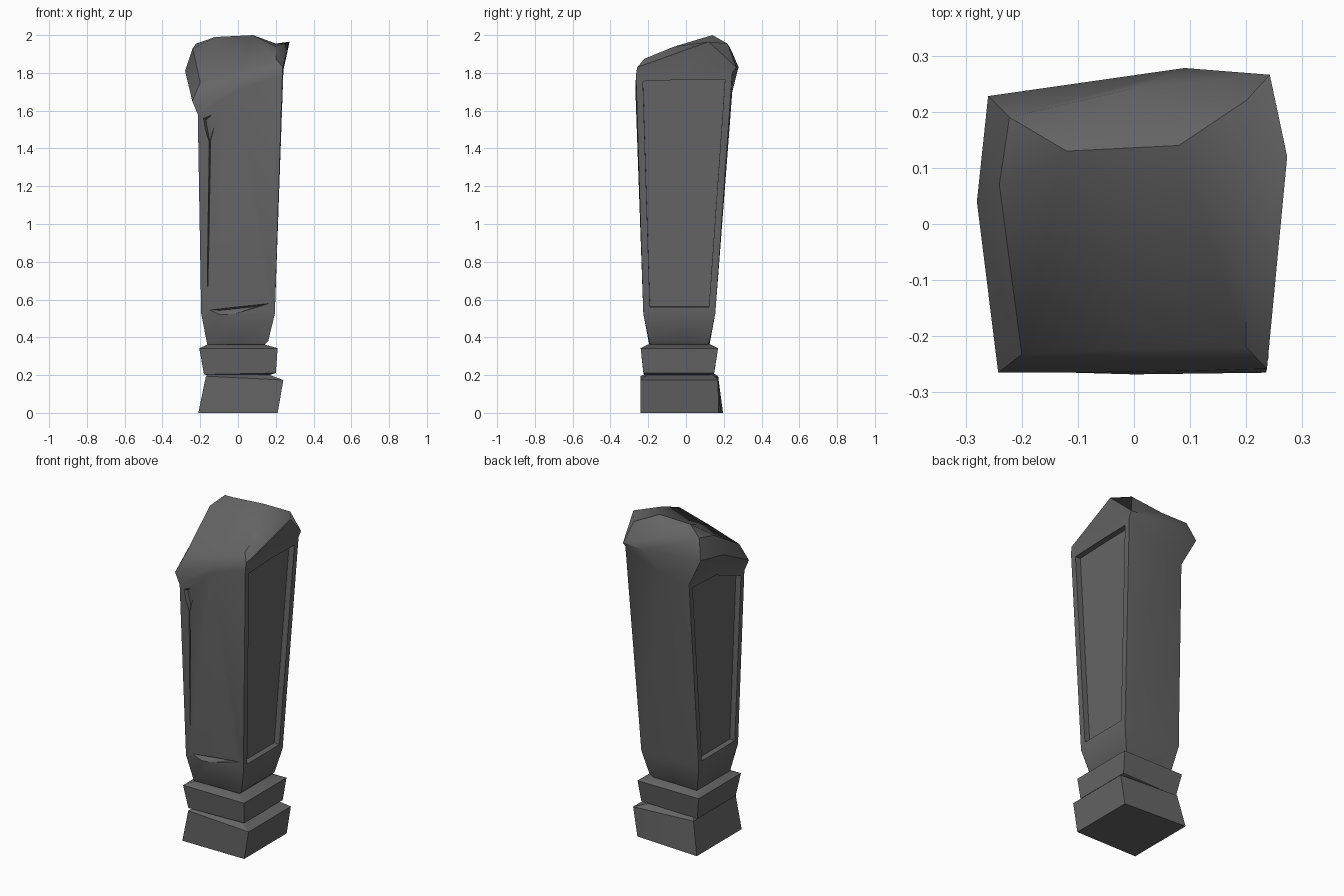
import bpy, bmesh, math
from mathutils import Vector

if "Cube" in bpy.data.objects:
    bpy.data.objects.remove(bpy.data.objects["Cube"])

stone = bpy.data.materials.new("dark grey stone")
stone.diffuse_color = (0.13, 0.13, 0.13, 1)
stone.use_nodes = True
stone.node_tree.nodes["Principled BSDF"].inputs["Base Color"].default_value = stone.diffuse_color


def box_ring(x0, x1, y0, y1, z, slope=0.0, skew=0.0):
    """Eight points round a rectangle, from front left, counter-clockwise."""
    xm, ym = (x0 + x1) / 2, (y0 + y1) / 2
    pts = [(x0, y0), (xm, y0), (x1, y0), (x1, ym),
           (x1, y1), (xm, y1 + skew / 2), (x0, y1 + skew), (x0, ym)]
    return [(x, y, max(0, z + slope * x)) for x, y in pts]


def loft(rings, ridge=None):
    bm = bmesh.new()
    rows = [[bm.verts.new(p) for p in r] for r in rings]
    bands = []
    for a, b in zip(rows, rows[1:]):
        bands.append([bm.faces.new((a[j], a[(j + 1) % 8], b[(j + 1) % 8], b[j]))
                      for j in range(8)])
    bm.faces.new(rows[0][::-1])
    t = rows[-1]
    if ridge:
        p, q = [bm.verts.new(c) for c in ridge]
        for j in range(8):
            bm.faces.new((t[j], t[(j + 1) % 8], q if 1 <= j <= 4 else p))
        bm.faces.new((t[1], q, p))
        bm.faces.new((t[5], p, q))
    else:
        bm.faces.new(t)
    return bm, bands


def finish(bm, name):
    bmesh.ops.recalc_face_normals(bm, faces=bm.faces[:])
    me = bpy.data.meshes.new(name)
    bm.to_mesh(me)
    bm.free()
    me.materials.append(stone)
    ob = bpy.data.objects.new(name, me)
    bpy.context.collection.objects.link(ob)
    return ob


def activate(ob):
    bpy.ops.object.select_all(action='DESELECT')
    ob.select_set(True)
    bpy.context.view_layer.objects.active = ob


def carve(target, pts):
    """Cut the convex hull of the points out of the target."""
    bm = bmesh.new()
    for p in pts:
        bm.verts.new(p)
    bmesh.ops.convex_hull(bm, input=bm.verts[:])
    cutter = finish(bm, "chip_cutter")
    cutter.hide_render = True
    mod = target.modifiers.new("chip", 'BOOLEAN')
    mod.operation = 'DIFFERENCE'
    mod.solver = 'EXACT'
    mod.object = cutter
    activate(target)
    bpy.ops.object.modifier_apply(modifier=mod.name)
    bpy.data.objects.remove(cutter)


# Plinth
bm, _ = loft([box_ring(-.21, .21, -.24, .172, 0, 0, .024),
              box_ring(-.17, .24, -.24, .17, .186, -.05),
              box_ring(-.15, .16, -.20, .14, .208, -.03)])
plinth = finish(bm, "plinth")

# Collar
bm, _ = loft([box_ring(-.14, .15, -.19, .12, .195),
              box_ring(-.18, .20, -.225, .148, .207, .02),
              box_ring(-.205, .21, -.24, .17, .342),
              box_ring(-.16, .14, -.20, .13, .362)])
collar = finish(bm, "collar")

# Shaft with worn, swollen head overhanging the left side
head_edge = [(-.213, -.262, 1.58), (0, -.268, 1.71), (.235, -.265, 1.79), (.235, -.01, 1.80),
             (.24, .245, 1.80), (0, .245, 1.70), (-.168, .21, 1.66), (-.192, -.02, 1.67)]
head_bulge = [(-.242, -.265, 1.65), (0, -.264, 1.75), (.237, -.258, 1.83), (.273, .12, 1.965),
              (.242, .266, 1.83), (.09, .278, 1.83), (-.26, .228, 1.84), (-.28, .04, 1.81)]
head_top = [(-.20, -.232, 1.75), (0, -.222, 1.82), (.20, -.22, 1.875), (.20, -.06, 1.94),
            (.20, .22, 1.955), (0, .242, 1.915), (-.222, .19, 1.955), (-.240, .07, 1.93)]
bm, bands = loft([box_ring(-.145, .13, -.18, .11, .35),
                  box_ring(-.163, .16, -.195, .125, .372, .05),
                  box_ring(-.195, .195, -.226, .155, .525),
                  head_edge, head_bulge, head_top],
                 ridge=[(-.12, .13, 1.99), (.08, .14, 2.0)])
bmesh.ops.recalc_face_normals(bm, faces=bm.faces[:])
# Sunken panels on both sides
for seg, rim, depth in (((2, 3), .036, .035), ((6, 7), .03, .035)):
    panel = [bands[2][j] for j in seg]
    bmesh.ops.inset_region(bm, faces=panel, thickness=rim, depth=0, use_even_offset=True)
    bmesh.ops.inset_region(bm, faces=panel, thickness=.0005, depth=-depth, use_even_offset=True)
shaft = finish(bm, "shaft")

# Crack near the front left edge, flaring at its top
carve(shaft, [(-.165, -.3, .63), (-.158, -.3, .63), (-.158, -.3, 1.46), (-.137, -.3, 1.44),
              (-.161, -.215, .66), (-.149, -.235, 1.43)])
carve(shaft, [(-.205, -.29, 1.58), (-.095, -.29, 1.615), (-.14, -.29, 1.42),
              (-.155, -.29, 1.42), (-.17, -.245, 1.55), (-.15, -.238, 1.44)])
# Chip low on the front
carve(shaft, [(-.19, -.24, .545), (-.09, -.24, .50), (.20, -.24, .588), (0, -.24, .567),
              (-.09, -.206, .543), (.10, -.206, .563)])

# Smooth soft bends, keep hard edges
for ob, limit in ((plinth, 30), (collar, 30), (shaft, 42)):
    activate(ob)
    bpy.ops.object.shade_smooth_by_angle(angle=math.radians(limit))
